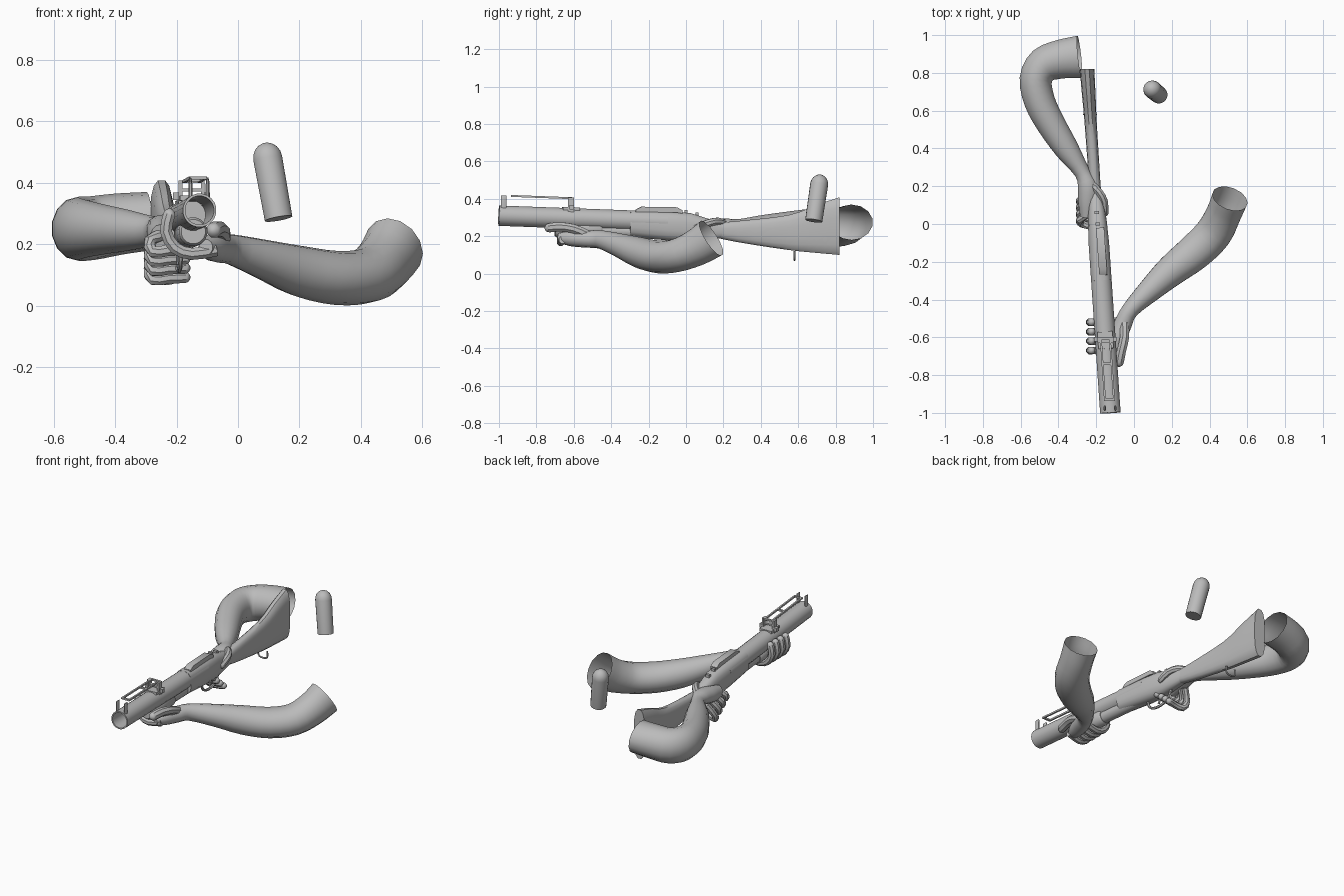
import bpy, bmesh, math
from mathutils import Vector

cube = bpy.data.objects.get("Cube")
if cube:
    bpy.data.objects.remove(cube, do_unlink=True)

grey = bpy.data.materials.new("plain grey")
grey.use_nodes = True
grey.diffuse_color = (0.5, 0.5, 0.5, 1)
grey.node_tree.nodes["Principled BSDF"].inputs["Base Color"].default_value = (0.5, 0.5, 0.5, 1)

UP, SIDE, BACK = Vector((0, 0, 1)), Vector((1, 0, 0)), Vector((0, 1, 0))
BORE = Vector((-0.068, 1, -0.037)).normalized()


def smooth_rings(rings, steps):
    """Catmull-Rom interpolation through rings of (x, y, z, width, height)."""
    r = [Vector(q) for q in rings]
    r = [r[0] * 2 - r[1]] + r + [r[-1] * 2 - r[-2]]
    out = []
    for a, b, c, d in zip(r, r[1:], r[2:], r[3:]):
        for s in range(steps):
            t = s / steps
            out.append(0.5 * (2 * b + (c - a) * t + (2 * a - 5 * b + 4 * c - d) * t * t
                              + (3 * b - a - 3 * c + d) * t ** 3))
    return out + [r[-2]]


def loft(name, rings, sides=12, steps=1, caps=(True, True), axis=None, ref=UP, power=1.0):
    """Skin a row of elliptical or boxy cross-sections."""
    rings = smooth_rings(rings, steps) if steps > 1 else [Vector(q) for q in rings]
    centres = [Vector(q[:3]) for q in rings]
    bm = bmesh.new()
    loops = []
    for i, q in enumerate(rings):
        t = axis or (centres[min(i + 1, len(rings) - 1)] - centres[max(i - 1, 0)]).normalized()
        u = t.cross(ref).normalized()
        v = u.cross(t)
        loop = []
        for k in range(sides):
            a = 2 * math.pi * (k + 0.5) / sides
            c, s = math.cos(a), math.sin(a)
            c = math.copysign(abs(c) ** power, c)
            s = math.copysign(abs(s) ** power, s)
            loop.append(bm.verts.new(centres[i] + u * c * q[3] + v * s * q[4]))
        loops.append(loop)
    for a, b in zip(loops, loops[1:]):
        for k in range(sides):
            n = (k + 1) % sides
            bm.faces.new((a[k], a[n], b[n], b[k]))
    if caps[0]:
        bm.faces.new(loops[0][::-1])
    if caps[1]:
        bm.faces.new(loops[-1])
    bmesh.ops.recalc_face_normals(bm, faces=bm.faces)
    mesh = bpy.data.meshes.new(name)
    bm.to_mesh(mesh)
    bm.free()
    mesh.materials.append(grey)
    obj = bpy.data.objects.new(name, mesh)
    bpy.context.collection.objects.link(obj)
    bpy.context.view_layer.objects.active = obj
    for o in bpy.context.selected_objects:
        o.select_set(False)
    obj.select_set(True)
    bpy.ops.object.shade_smooth_by_angle(angle=math.radians(40))
    return obj


def gun(y, dx=0.0, dz=0.0):
    """Point at station y, offset sideways and upward from the bore line."""
    return (-0.125 - 0.068 * (y + 1) + dx, y, 0.31 - 0.037 * (y + 1) + dz)


def gun_part(name, sections, **kw):
    """Sections are (y, sideways, up, half width, half height)."""
    return loft(name, [gun(y, dx, dz) + (w, h) for y, dx, dz, w, h in sections], axis=BORE, **kw)


def bar(name, a, b, w, h, ref=UP):
    k = math.sqrt(2)
    return loft(name, [tuple(a) + (w * k, h * k), tuple(b) + (w * k, h * k)], sides=4, ref=ref)


def finger(name, points, r, ref=BACK):
    rings = [tuple(p) + (r, r) for p in points]
    tip = Vector(points[-1])
    d = (tip - Vector(points[-2])).normalized()
    rings += [tuple(tip + d * r * 0.7) + (r * 0.7, r * 0.7), tuple(tip + d * r) + (r * 0.2, r * 0.2)]
    return loft(name, rings, sides=8, steps=2, ref=ref)


def wire(name, points, r, ref):
    return loft(name, [tuple(p) + (r, r) for p in points], sides=6, steps=3, ref=ref)


# Barrel with an open bore, magazine tube and pump grip
gun_part("barrel", [(-0.1, 0, 0, .055, .055), (-1, 0, 0, .055, .055),
                    (-1, 0, 0, .047, .047), (-0.6, 0, 0, .047, .047)], sides=20)
gun_part("magazine_tube", [(-0.7, 0, -.06, .036, .036), (-0.08, 0, -.06, .036, .036)], sides=16)
gun_part("pump_grip", [(-0.7, 0, -.058, .04, .04), (-0.69, 0, -.058, .047, .047),
                       (-0.46, 0, -.058, .047, .047), (-0.45, 0, -.058, .04, .04)], sides=16)

# Receiver, tapering down into the wrist of the stock
gun_part("receiver", [(-0.3, 0, -.015, .055, .07), (-0.1, 0, -.022, .055, .078),
                      (0.02, 0, -.025, .05, .078), (0.1, 0, -.03, .042, .06),
                      (0.2, 0, -.036, .03, .04)], sides=16, power=0.75)
gun_part("top_cover", [(-0.27, .012, .05, .03, .012), (-0.24, .012, .062, .03, .02),
                       (-0.05, .012, .066, .03, .02), (-0.02, .012, .056, .03, .012)],
         sides=4)
for i, y in enumerate((0.0, 0.06)):
    bar("rear_lug_%d" % i, gun(y, 0, .03), gun(y, 0, .068 - i * .012), .012, .008, BACK)

# Stock
stock = [(0.12, .235, .034, .03), (0.28, .225, .058, .031), (0.55, .22, .095, .033),
         (0.7, .24, .131, .037), (0.82, .254, .156, .039)]
loft("stock", [(gun(y)[0], y, z, w, h) for y, z, h, w in
               [(a, b, c, d) for a, b, c, d in stock] for w, h in [(w, h)]],
     sides=16, steps=3, axis=BACK, power=0.75)

# Sling loop under the stock
wire("sling_loop", [gun(.58, -.03, -.13), gun(.58, -.03, -.17), gun(.58, 0, -.18),
                    gun(.58, .03, -.17), gun(.58, .03, -.13)], .005, BACK)

# Trigger and guard
wire("trigger_guard", [gun(-.1, 0, -.09), gun(-.08, 0, -.14), gun(-.02, 0, -.16),
                       gun(.06, 0, -.14), gun(.1, 0, -.07)], .008, SIDE)
wire("trigger", [gun(.02, 0, -.09), gun(.0, 0, -.12), gun(-.01, 0, -.14)], .007, SIDE)

# Front sight posts, and the folded ladder sight on its bracket
for s, label in ((-1, "right"), (1, "left")):
    loft(label + "_front_sight_ear",
         [gun(-.975, s * .028, dz) + (w, .016) for dz, w in
          ((.04, .007), (.085, .007), (.1, .005), (.108, .002))], sides=8, ref=BACK)
    bar(label + "_sight_bracket", gun(-.615, s * .036, .03), gun(-.615, s * .036, .112), .006, .016, BACK)
    bar(label + "_ladder_rail", gun(-.93, s * .024, .108), gun(-.6, s * .024, .108), .005, .005)
    bar(label + "_sight_knob", gun(-.61, s * .035, .06), gun(-.61, s * .06, .06), .012, .012)
for i, y in enumerate((-.93, -.74, -.605)):
    bar("ladder_rung_%d" % i, gun(y, -.028, .108), gun(y, .028, .108), .006, .005)
bar("sight_base", gun(-.66, 0, .052), gun(-.57, 0, .052), .04, .008)
bar("sight_bracket_bridge", gun(-.615, -.04, .08), gun(-.615, .04, .08), .012, .005)

# Left arm: open upper end, elbow, forearm, wrist and palm
loft("left_arm", [(.508, .135, .19, .098, .11), (.475, .055, .14, .095, .1),
                  (.42, -.05, .098, .1, .09), (.32, -.15, .09, .098, .088),
                  (.2, -.245, .112, .085, .083), (.09, -.345, .148, .066, .066),
                  (-.02, -.455, .182, .046, .05), (-.058, -.53, .185, .048, .046),
                  (-.085, -.61, .19, .044, .044), (-.105, -.68, .19, .024, .026)],
     sides=14, steps=3, caps=(False, True))
finger("left_thumb", [(-.05, -.53, .21), (-.05, -.6, .24), (-.066, -.67, .25), (-.078, -.73, .245)],
       .026, UP)
for i, y in enumerate((-.52, -.57, -.62, -.67)):
    finger("left_finger_%d" % (i + 1),
           [(-.07, y + .01, .18), (-.15, y, .168), (-.205, y, .188), (-.234, y, .24), (-.224, y, .295)],
           .021)

# Right arm: open upper end, bent elbow, forearm, wrist and palm
loft("right_arm", [(-.288, .885, .275, .115, .095), (-.39, .872, .265, .105, .1),
                   (-.475, .842, .252, .098, .104), (-.52, .765, .25, .088, .104),
                   (-.5, .65, .25, .084, .095), (-.44, .53, .248, .078, .082),
                   (-.355, .395, .245, .066, .066), (-.275, .275, .243, .043, .048),
                   (-.245, .2, .25, .054, .046), (-.245, .12, .235, .052, .05),
                   (-.25, .04, .22, .036, .045)],
     sides=14, steps=3, caps=(False, True))
finger("right_thumb", [(-.225, .21, .265), (-.185, .17, .28), (-.158, .12, .27), (-.155, .06, .245)],
       .021, UP)
for i in range(4):
    y, z = .02 + .035 * i, .03 - .03 * i
    finger("right_finger_%d" % (i + 1),
           [(-.25, y + .03, .215 + z / 2), (-.288, y, .18 + z), (-.275, y - .02, .145 + z),
            (-.225, y - .03, .15 + z), (-.175, y - .02, .152 + z)], .02)

# Loose round with a domed nose, leaning slightly
lean = Vector((-.18, .15, 1)).normalized()
base = Vector((.132, .683, .283))
profile = [(0, .046), (.2, .048)]
profile += [(.2 + .053 * math.sin(a), .048 * math.cos(a)) for a in (.35, .7, 1.05, 1.35, 1.53)]
loft("loose_round", [tuple(base + lean * h) + (r, r) for h, r in profile],
     sides=18, axis=lean, ref=BACK)
